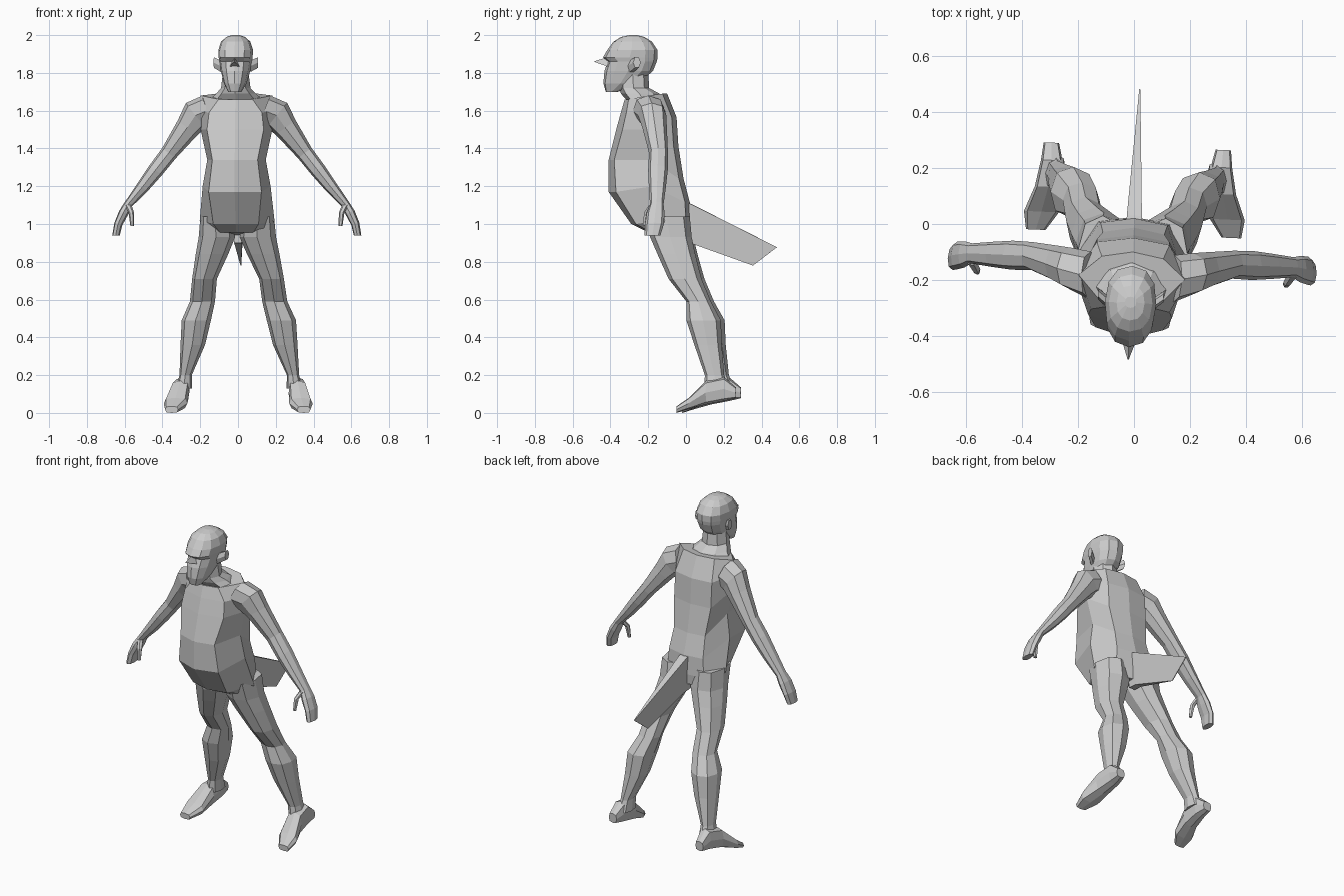
import bpy, bmesh, math
from mathutils import Vector, Matrix

YAW = Matrix.Rotation(-0.043, 4, 'Z')   # whole figure is turned slightly
X, Y, Z = Vector((1, 0, 0)), Vector((0, 1, 0)), Vector((0, 0, 1))


def loft(name, rings, flip=False):
    """Skin a list of equal-length rings and cap both ends."""
    bm = bmesh.new()
    s = -1 if flip else 1
    vs = [[bm.verts.new((p[0] * s, p[1], p[2])) for p in r] for r in rings]
    n = len(vs[0])
    for a, b in zip(vs, vs[1:]):
        for i in range(n):
            j = (i + 1) % n
            bm.faces.new((a[i], a[j], b[j], b[i]))
    bm.faces.new(vs[0])
    bm.faces.new(vs[-1])
    bmesh.ops.remove_doubles(bm, verts=bm.verts, dist=0.0005)
    bmesh.ops.recalc_face_normals(bm, faces=bm.faces)
    bm.transform(YAW)
    me = bpy.data.meshes.new(name)
    bm.to_mesh(me)
    bm.free()
    ob = bpy.data.objects.new(name, me)
    bpy.context.collection.objects.link(ob)
    return ob


def pair(name, rings):
    loft("right_" + name, rings)
    loft("left_" + name, rings, True)


def ring(c, u, v, n=8, p=1.0):
    """Ellipse around c with half-axes u, v; p below 1 makes it boxier."""
    out = []
    for i in range(n):
        a = 2 * math.pi * i / n
        k, m = math.cos(a), math.sin(a)
        out.append(Vector(c) + u * math.copysign(abs(k) ** p, k)
                   + v * math.copysign(abs(m) ** p, m))
    return out


def level(z, x0, x1, y0, y1, n=8, p=1.0):
    """Horizontal ring filling a box."""
    return ring(((x0 + x1) / 2, (y0 + y1) / 2, z), X * (x1 - x0) / 2, Y * (y1 - y0) / 2, n, p)


# Torso: zf, yf, front half width, its y, side z, half width, side y, back half width, zb, yb
torso = [
    (1.66, -.325, .09, -.30, 1.68, .19, -.19, .11, 1.69, -.10),
    (1.59, -.345, .14, -.31, 1.60, .205, -.19, .13, 1.565, -.05),
    (1.50, -.37, .15, -.33, 1.50, .19, -.19, .13, 1.41, -.04),
    (1.34, -.41, .12, -.375, 1.34, .155, -.18, .11, 1.24, -.013),
    (1.17, -.41, .14, -.365, 1.20, .18, -.17, .12, 1.115, .02),
    (1.00, -.29, .12, -.26, 1.02, .198, -.11, .13, 1.00, .025),
    (.955, -.20, .09, -.18, .95, .18, -.09, .10, .94, .022),
]
rings = []
for zf, yf, wf, y1, zs, w, ys, wb, zb, yb in torso:
    half = [(wf, y1, zf), (w, ys, zs), (wb, yb - .02, zb)]
    rings.append([(0, yf, zf)] + half + [(0, yb, zb)] + [(-a, b, c) for a, b, c in half[::-1]])
loft("torso", rings)

# Neck spreading into the shoulders
loft("neck", [level(z, -w, w, a, b) for z, w, a, b in [
    (1.80, .068, -.36, -.20), (1.72, .078, -.355, -.195), (1.69, .105, -.345, -.14), (1.65, .15, -.31, -.12)]])

# Head with brow ledge and eye recess
loft("head", [level(z, -w, w, a, b, 12, .85) for z, w, a, b in [
    (1.70, .036, -.425, -.36), (1.745, .06, -.438, -.25), (1.81, .078, -.432, -.175),
    (1.86, .086, -.415, -.155), (1.882, .09, -.44, -.15), (1.92, .092, -.418, -.15),
    (1.965, .078, -.385, -.18), (1.99, .05, -.345, -.22), (2.0, .02, -.30, -.26)]])

# Pointed nose
loft("nose", [[(-.028, -.41, 1.832), (.028, -.41, 1.832), (0, -.41, 1.885)],
              [(-.002, -.485, 1.858), (.002, -.485, 1.858), (0, -.485, 1.862)]])

# Ears
pair("ear", [ring((.078, -.285, 1.835), Y * .022, Z * .035, 6),
             ring((.117, -.255, 1.855), Y * .02, Z * .032, 6)])

# Arms: x, y, z, half thickness, half depth, down to the finger tips
arm = [(.15, -.19, 1.60, .085, .085), (.215, -.17, 1.575, .085, .075), (.26, -.155, 1.51, .065, .065),
       (.36, -.13, 1.375, .045, .05), (.43, -.13, 1.285, .042, .052), (.50, -.13, 1.195, .034, .045),
       (.575, -.13, 1.105, .022, .036), (.60, -.135, 1.06, .026, .047),
       (.628, -.14, 1.0, .022, .05), (.64, -.15, .94, .02, .042)]
rings = []
for i, (x, y, z, r, d) in enumerate(arm):
    a, b = arm[max(i - 1, 0)], arm[min(i + 1, len(arm) - 1)]
    t = Vector((b[0] - a[0], 0, b[2] - a[2])).normalized()
    if i == len(arm) - 1:
        t = -Z
    rings.append(ring((x, y, z), Vector((-t.z, 0, t.x)) * r, Y * d, 8, .85))
pair("arm", rings)

# Thumbs
pair("thumb", [ring(c, X * r, Y * r, 6) for c, r in [
    ((.575, -.155, 1.10), .018), ((.557, -.185, 1.06), .015), ((.552, -.195, .99), .010)]])

# Legs: z, inner x, outer x, front y, back y
pair("leg", [level(z, a, b, c, d, 8, .85) for z, a, b, c, d in [
    (1.04, .03, .195, -.22, .025), (.93, .012, .205, -.185, .035), (.84, .05, .222, -.145, .055),
    (.71, .112, .243, -.085, .09), (.59, .125, .258, .01, .14), (.49, .148, .303, .012, .195),
    (.36, .18, .31, .055, .20), (.20, .252, .317, .112, .215), (.13, .25, .335, .11, .24)]])

# Feet, heel to toe: y, inner x, outer x, sole z, top z
pair("foot", [ring(((a + b) / 2, y, (c + d) / 2), X * (b - a) / 2, Z * (d - c) / 2, 8, .6)
              for y, a, b, c, d in [
    (.278, .28, .335, .078, .135), (.215, .265, .342, .063, .19), (.12, .263, .36, .045, .17),
    (.03, .27, .395, .02, .08), (-.035, .315, .385, .0, .035)]])

# Flat wedge tail
loft("tail", [[(-.027, -.02, 1.12), (.027, -.02, 1.12), (.02, -.02, .90), (-.02, -.02, .90)],
              [(-.027, .03, 1.105), (.027, .03, 1.105), (.02, .04, .893), (-.02, .04, .893)],
              [(-.002, .482, .877), (.002, .482, .877), (.002, .355, .78), (-.002, .355, .78)]])
